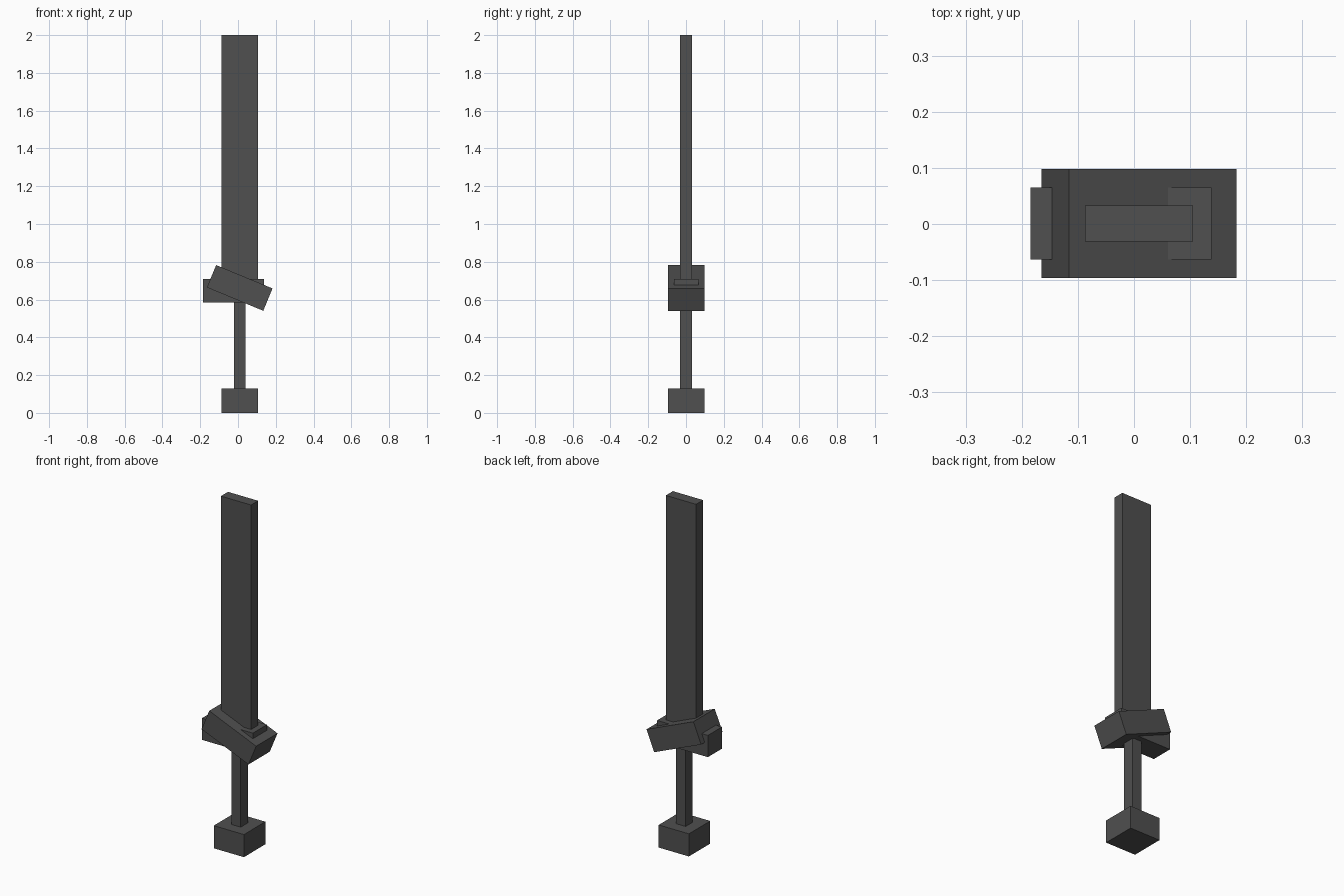
import bpy
import math

cube = bpy.data.objects.get("Cube")
if cube:
    bpy.data.objects.remove(cube, do_unlink=True)

# One dark grey for the whole sword
COLOUR = (0.08, 0.08, 0.08, 1.0)
grey = bpy.data.materials.new("dark grey")
grey.use_nodes = True
grey.diffuse_color = COLOUR
shader = next(n for n in grey.node_tree.nodes if n.type == 'BSDF_PRINCIPLED')
shader.inputs["Base Color"].default_value = COLOUR


def box(name, centre, size, tilt=0.0):
    """Add a flat-shaded block, tilted in degrees about the y axis."""
    bpy.ops.mesh.primitive_cube_add(size=1, location=centre)
    obj = bpy.context.object
    obj.name = name
    obj.scale = size
    bpy.ops.object.transform_apply(location=False, rotation=False, scale=True)
    obj.rotation_euler.y = math.radians(tilt)
    obj.data.materials.append(grey)
    return obj


# Blade, running down into the guard
box("blade", (0.009, 0.001, 1.325), (0.192, 0.064, 1.35))

# Crossguard: a level block and a wider tilted block through it
box("level_guard", (-0.023, 0.001, 0.647), (0.323, 0.128, 0.125))
box("tilted_guard", (0.009, 0.001, 0.6615), (0.323, 0.194, 0.128), tilt=22.5)

# Grip and pommel
box("grip", (0.009, 0.001, 0.38), (0.06, 0.064, 0.54))
box("pommel", (0.009, 0.001, 0.065), (0.192, 0.194, 0.13))
